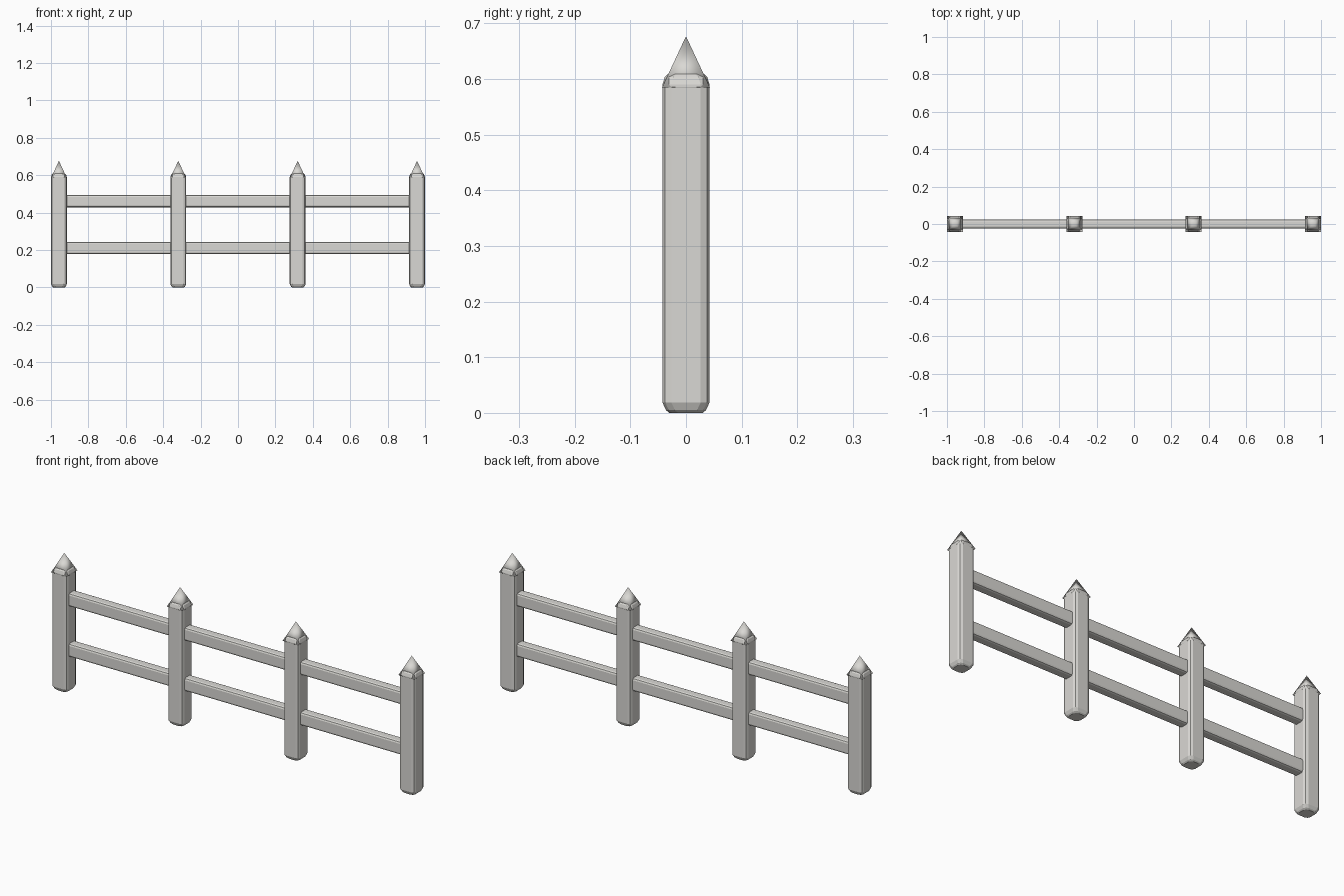
import bpy, bmesh, math

if "Cube" in bpy.data.objects:
    bpy.data.objects.remove(bpy.data.objects["Cube"])

# pale off-white paint
paint = bpy.data.materials.new("pale_paint")
paint.diffuse_color = (.70, .69, .66, 1)
paint.use_nodes = True
paint.node_tree.nodes["Principled BSDF"].inputs["Base Color"].default_value = paint.diffuse_color


def finish(bm, name, smooth=False):
    bmesh.ops.recalc_face_normals(bm, faces=bm.faces)
    me = bpy.data.meshes.new(name)
    bm.to_mesh(me)
    bm.free()
    me.materials.append(paint)
    ob = bpy.data.objects.new(name, me)
    bpy.context.collection.objects.link(ob)
    for p in me.polygons:
        p.use_smooth = smooth


def soft_square(hx, hy, c, k):
    # rectangle with each corner eased in two steps
    quarter = [(hx, hy - c), (hx - k, hy - k), (hx - c, hy)]
    top = quarter + [(-x, y) for x, y in reversed(quarter)]
    return top + [(-x, -y) for x, y in top]


def loft(bm, rings):
    loops = [[bm.verts.new(p) for p in r] for r in rings]
    for a, b in zip(loops, loops[1:]):
        for i in range(len(a)):
            j = (i + 1) % len(a)
            bm.faces.new((a[i], a[j], b[j], b[i]))
    bm.faces.new(loops[0][::-1])
    bm.faces.new(loops[-1])


def make_post(x):
    # square post with softened edges: (z, half width) stations
    stations = [(0, .030), (.005, .036), (.019, .0425), (.590, .0425), (.604, .038), (.609, .033)]
    bm = bmesh.new()
    loft(bm, [[(x + px, py, z) for px, py in soft_square(h, h, .016, .005)] for z, h in stations])
    finish(bm, "post")


def make_cap(x):
    # four-sided pointed cap, smooth shaded, corners overhang the post slightly
    bm = bmesh.new()
    h = .043
    base = [bm.verts.new((x + sx * h, sy * h, .585)) for sx, sy in ((1, 1), (-1, 1), (-1, -1), (1, -1))]
    tip = bm.verts.new((x, 0, .677))
    bm.faces.new(base[::-1])
    for i in range(4):
        bm.faces.new((base[i], base[(i + 1) % 4], tip))
    finish(bm, "post_cap", True)


def make_rail(z):
    # long horizontal rail with eased edges, running through all posts
    bm = bmesh.new()
    section = soft_square(.0245, .033, .010, .003)
    loft(bm, [[(x, py, z + pz) for py, pz in section] for x in (-.957, .957)])
    finish(bm, "rail")


for i in range(4):
    px = -.9575 + i * .6383
    make_post(px)
    make_cap(px)

for rz in (.211, .462):
    make_rail(rz)
